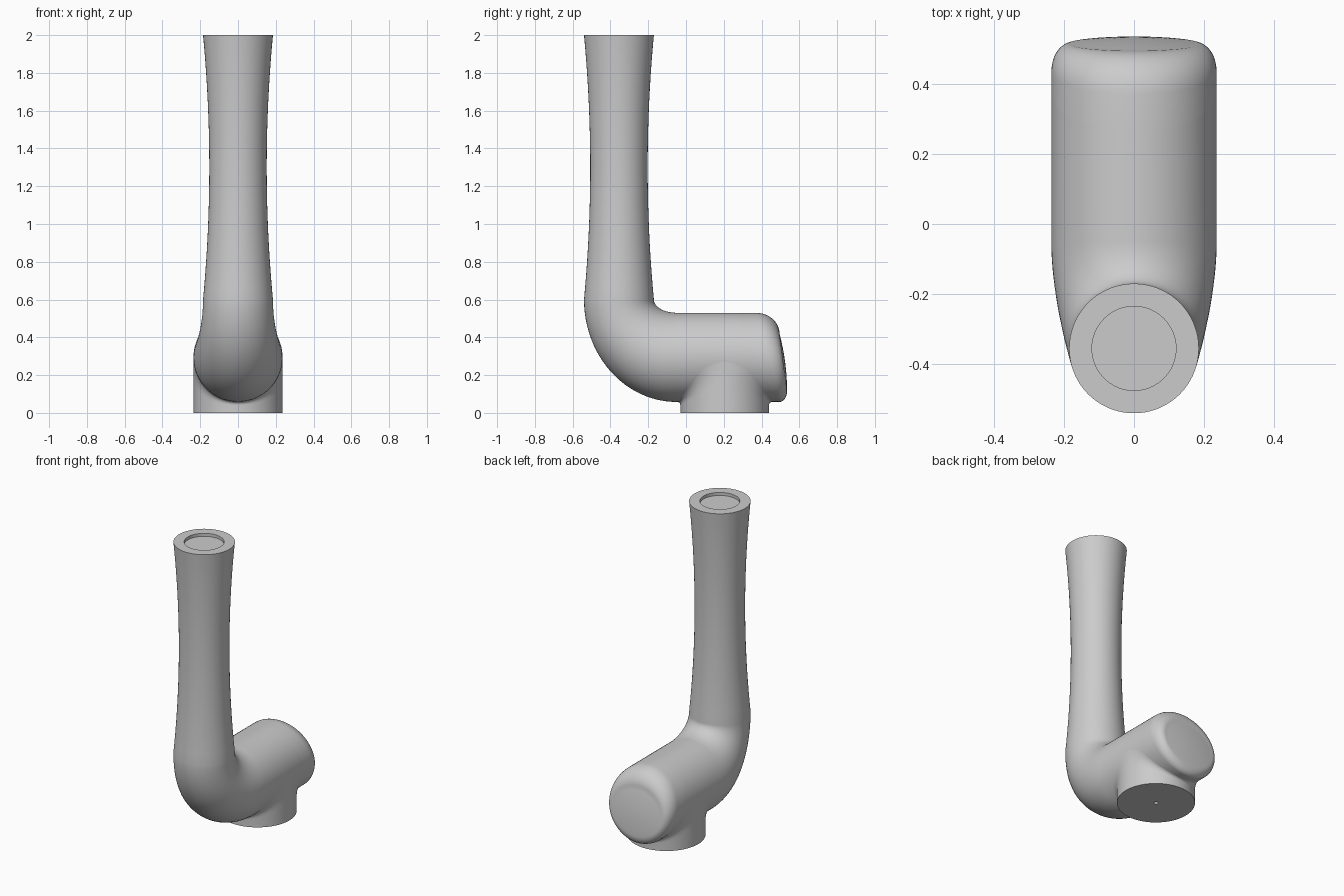
import bpy, bmesh
from math import sin, cos, pi, sqrt
from mathutils import Vector

if "Cube" in bpy.data.objects:
    bpy.data.objects.remove(bpy.data.objects["Cube"])

N = 72          # sides of every ring
R = 0.236       # radius of the horizontal barrel
CZ = 0.294      # height of the barrel axis


def ring(a, b, w):
    """Ellipse through side-view points a and b (y, z), half-width w in x."""
    a, b = Vector((0, *a)), Vector((0, *b))
    c, v = (a + b) / 2, (b - a) / 2
    return [c + v * cos(2 * pi * i / N) + Vector((w * sin(2 * pi * i / N), 0, 0)) for i in range(N)]


def flat(y, z, r):
    return ring((y - r, z), (y + r, z), r)


def loft(name, rings, cap_start=True, cap_end=True):
    """Skin a list of rings into one smooth object."""
    bm = bmesh.new()
    loops = [[bm.verts.new(p) for p in r] for r in rings]
    for p, q in zip(loops, loops[1:]):
        for i in range(N):
            j = (i + 1) % N
            bm.faces.new((p[i], p[j], q[j], q[i]))
    if cap_start:
        bm.faces.new(loops[0][::-1])
    if cap_end:
        bm.faces.new(loops[-1])
    bmesh.ops.recalc_face_normals(bm, faces=bm.faces)
    mesh = bpy.data.meshes.new(name)
    bm.to_mesh(mesh)
    bm.free()
    ob = bpy.data.objects.new(name, mesh)
    bpy.context.collection.objects.link(ob)
    bpy.ops.object.select_all(action='DESELECT')
    ob.select_set(True)
    bpy.context.view_layer.objects.active = ob
    bpy.ops.object.shade_smooth_by_angle(angle=0.6)
    return ob


# Arm body: recessed top, waisted column, elbow, barrel with slanted end
CY = -0.355
body = [flat(CY, 1.98, 0.12), flat(CY, 2.0, 0.12)]
for k in range(21):
    z = 2.0 - 1.4 * k / 20
    body.append(flat(CY, z, 0.152 + 0.033 * ((z - 1.3) / 0.7) ** 2))
for k in range(1, 25):
    t = pi / 2 * k / 24
    s = k / 24
    w = 0.185 + (R - 0.185) * s * s * (3 - 2 * s)
    body.append(ring((-0.05 - 0.49 * cos(t), 0.6 - (0.6 - CZ + R) * sin(t)),
                     (-0.05 - 0.12 * cos(t), 0.6 - 0.07 * sin(t)), w))
slant = ring((0.48, CZ - R), (0.265, CZ + R), R)
body.append(slant)
loft("arm_body", body)

# End cap: slanted seam, rounded rim, gently domed face
cap = [slant]
for k in range(13):
    t = pi / 2 * k / 12
    cap.append(ring((0.495 + 0.04 * sin(t), 0.115 - 0.057 * cos(t)),
                    (0.37 + 0.125 * sin(t), 0.42 + 0.11 * cos(t)), 0.18 + 0.056 * cos(t)))
rim = cap[-1]
mid = sum(rim, Vector()) / N
for f in (0.9, 0.75, 0.5, 0.25, 0.05):
    push = Vector((0, 0.010 * (1 - f * f), 0))
    cap.append([mid + (p - mid) * f + push for p in rim])
loft("end_cap", cap)

# Base flange: small centre hole, round foot, fillet flaring into the barrel
BY, BR = 0.205, 0.235
foot = flat(BY, 0, BR)
base = [flat(BY, 0.03, 0.013), flat(BY, 0, 0.013), foot]
STEPS = 8
for k in range(STEPS + 1):
    u = k / STEPS
    loop = []
    for p in foot:
        s = (p.y - BY) / BR
        zi = CZ - sqrt(R * R - p.x * p.x)
        d = 0.018 + 0.11 * (1 - abs(s))
        e = (0.022 + 0.06 * (1 - abs(s))) * max(-1, min(1, 4 * s))
        z = zi - d * (1 - u) ** 2 + 0.001 * u
        loop.append(Vector((p.x, p.y + e * u * u, z)))
    base.append(loop)
loft("base_flange", base, cap_end=False)
